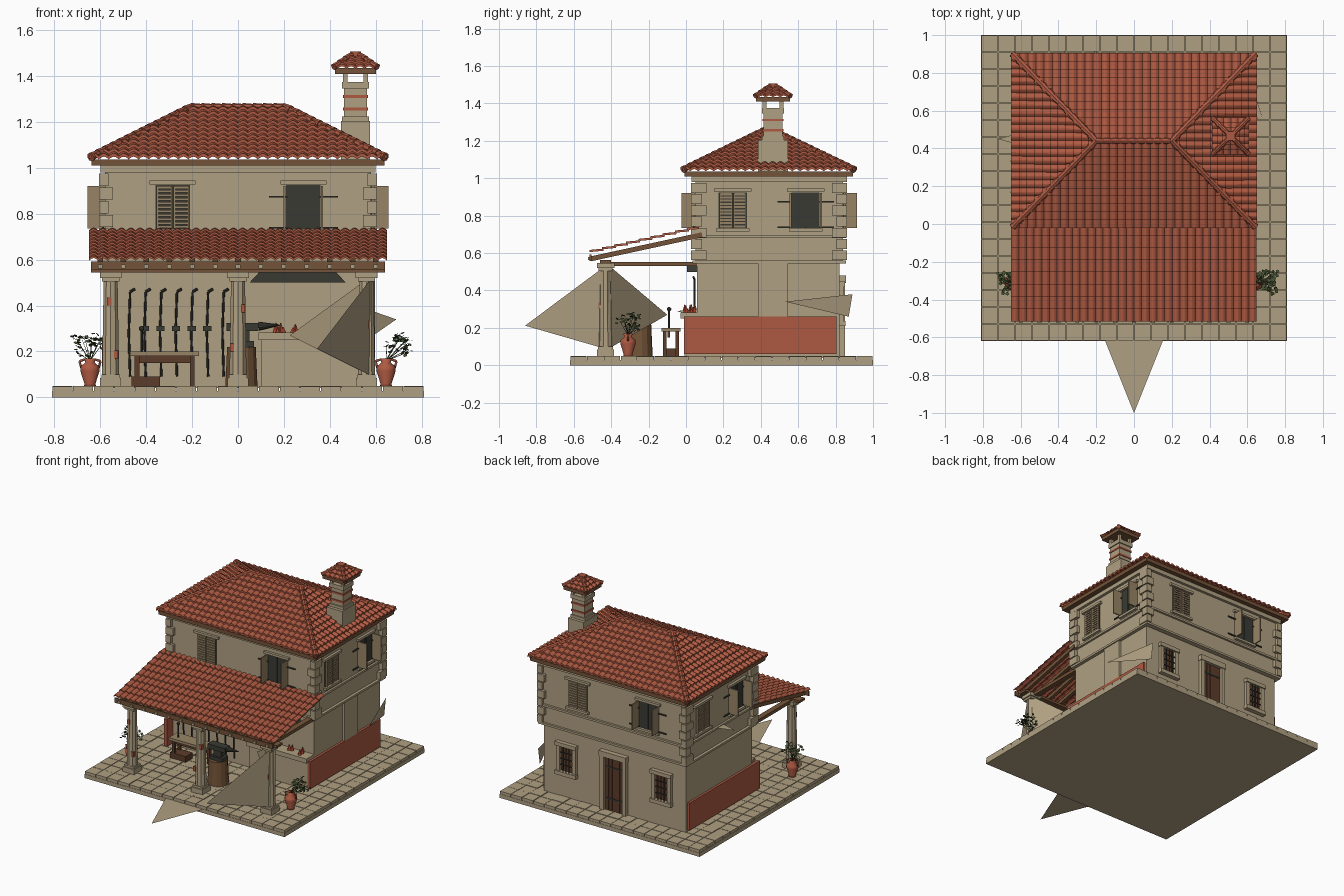
import bpy, bmesh, math, random
from mathutils import Matrix, Vector

if "Cube" in bpy.data.objects:
    bpy.data.objects.remove(bpy.data.objects["Cube"])

random.seed(4)
PI = math.pi


def material(name, r, g, b):
    m = bpy.data.materials.new(name)
    m.diffuse_color = [((c / 255 + 0.055) / 1.055) ** 2.4 for c in (r, g, b)] + [1]
    m.use_nodes = True
    m.node_tree.nodes["Principled BSDF"].inputs["Base Color"].default_value = m.diffuse_color
    return m


STONE = material("pale stone", 176, 160, 130)
TILE = material("terracotta", 174, 90, 66)
WOOD = material("brown wood", 116, 84, 56)
DARKWOOD = material("dark wood", 92, 60, 42)
FADED = material("faded wood", 152, 132, 102)
IRON = material("iron", 58, 58, 52)
LEAF = material("leaf green", 72, 86, 52)
EMBER = material("ember red", 180, 72, 48)


def done(bm, name, mat, smooth=False):
    me = bpy.data.meshes.new(name)
    bm.to_mesh(me)
    bm.free()
    me.materials.append(mat)
    o = bpy.data.objects.new(name, me)
    bpy.context.collection.objects.link(o)
    if smooth:
        for p in me.polygons:
            p.use_smooth = True
    return o


def box(bm, x0, x1, y0, y1, z0, z1, M=Matrix()):
    S = Matrix.Diagonal((x1 - x0, y1 - y0, z1 - z0, 1))
    T = Matrix.Translation(((x0 + x1) / 2, (y0 + y1) / 2, (z0 + z1) / 2))
    return bmesh.ops.create_cube(bm, size=1, matrix=M @ T @ S)['verts']


def rod(bm, a, b, r1, r2=None, n=8):
    a, b = Vector(a), Vector(b)
    q = (b - a).to_track_quat('Z', 'Y').to_matrix().to_4x4()
    bmesh.ops.create_cone(bm, cap_ends=True, segments=n, radius1=r1, radius2=r1 if r2 is None else r2,
                          depth=(b - a).length, matrix=Matrix.Translation((a + b) / 2) @ q)


def boxes(name, mat, *dims):
    bm = bmesh.new()
    for d in dims:
        box(bm, *d)
    return done(bm, name, mat)


def lathe(bm, profile, x, y, n=14):
    vs = [bm.verts.new((x + r, y, z)) for r, z in profile]
    es = [bm.edges.new(p) for p in zip(vs, vs[1:])]
    bmesh.ops.spin(bm, geom=vs + es, cent=(x, y, 0), axis=(0, 0, 1), angle=2 * PI, steps=n)
    bmesh.ops.remove_doubles(bm, verts=bm.verts[:], dist=1e-5)
    bmesh.ops.recalc_face_normals(bm, faces=bm.faces[:])


def tiles(bm, eave, ridge, along, w0, w1, rows, pitch, r=0.012, lift=0.014):
    """Overlapping rows of barrel tiles on a slope from eave centre to ridge centre."""
    eave, ridge, along = Vector(eave), Vector(ridge), Vector(along)
    step, up = pitch / 6, Vector((0, 0, 1))
    n = round(2 * w0 / step)
    for i in range(rows):
        t0, t1 = i / rows, min(1, (i + 1.15) / rows)
        wa, wb = w0 + (w1 - w0) * t0, w0 + (w1 - w0) * t1
        prev = None
        for j in range(n + 1):
            s = -w0 + j * step
            h = r * abs(math.sin(PI * s / pitch))
            sa, sb = max(-wa, min(wa, s)), max(-wb, min(wb, s))
            pa = eave.lerp(ridge, t0) + along * sa + up * (h + lift)
            cur = (pa - up * lift, pa, eave.lerp(ridge, t1) + along * sb + up * h, sa, sb)
            if prev and cur[3] - prev[3] > 1e-6:
                v = [bm.verts.new(p) for p in prev[:3] + cur[:3]]
                bm.faces.new((v[0], v[3], v[4], v[1]))
                bm.faces.new((v[1], v[4], v[5], v[2]) if cur[4] - prev[4] > 1e-6 else (v[1], v[4], v[5]))
            prev = cur


def cap_tiles(bm, a, b, n, r):
    a, b = Vector(a), Vector(b)
    for i in range(n):
        rod(bm, a.lerp(b, i / n), a.lerp(b, (i + 1.1) / n), r, r * 0.75)


# paved terrace
boxes("terrace_slab", STONE, (-0.81, 0.81, -0.62, 1.0, 0, 0.028))
bm = bmesh.new()
for i in range(18):
    for j in range(18):
        x, y = -0.81 + i * 0.09, -0.62 + j * 0.09
        box(bm, x + .002, x + .088, y + .002, y + .088, .026, .047 + random.random() * .003)
done(bm, "paving", STONE)

# house walls, ledges and red side panels
boxes("ground_floor", STONE, (-.575, .575, .06, .82, .04, .56))
boxes("upper_floor", STONE, (-.58, .58, .05, .84, .555, 1.0))
boxes("ledges", STONE, (-.6, .6, .035, .855, .545, .56), (-.595, .595, .035, .855, .68, .695),
      (-.6, .6, .03, .86, .98, 1.012))
boxes("red_side_panels", TILE, *[(min(s * .57, s * .592), max(s * .57, s * .592), -.01, .805, .06, .26) for s in (1, -1)])
boxes("side_flue", STONE, (.5, .592, .385, .545, .26, .55))
bm = bmesh.new()
for sx in (-1, 1):
    for y, sy in ((.05, -1), (.84, 1)):
        for k in range(7):
            l1, l2 = (.06, .035) if k % 2 else (.04, .06)
            xs = sorted((sx * .605, sx * (.605 - l1)))
            ys = sorted((y + sy * .022, y - sy * l2))
            z = .562 + k * .06
            box(bm, *xs, *ys, z, z + .053)
done(bm, "corner_stones", STONE)

# upper windows: one shuttered and one open on every wall
frame, slats, dark, straps = (bmesh.new() for _ in range(4))
for k in range(4):
    M = Matrix.Translation((0, .445, 0)) @ Matrix.Rotation(k * PI / 2, 4, 'Z')
    d, off = ((.395, .285), (.58, .195))[k % 2]

    def wbox(b, a0, a1, o0, o1, z0, z1):
        box(b, a0, a1, -d - o1, -d - o0, z0, z1, M)
    for c in (-off, off):
        wbox(frame, c - .1, c + .1, -.01, .018, .928, .945)
        wbox(frame, c - .09, c + .09, -.01, .02, .715, .732)
        wbox(dark, c - .075, c + .075, -.01, .004, .733, .925)
        for s in (-1, 1):
            if c < 0:
                m = c + s * .037
                for e in (-.033, .027):
                    wbox(slats, m + e, m + e + .008, 0, .014, .735, .922)
                for i in range(11):
                    z = .737 + i * .0172
                    wbox(slats, m - .03, m + .03, .002, .011, z, z + .011)
            else:
                e = sorted((c + s * .077, c + s * .086))
                wbox(slats, *e, 0, .075, .735, .922)
                e = sorted((c + s * .07, c + s * .15))
                wbox(straps, *e, .004, .012, .87, .878)
                wbox(straps, *e, .004, .012, .735, .743)
        if c > 0:
            wbox(straps, c - .004, c + .004, 0, .01, .735, .922)
done(frame, "window_surrounds", STONE)
done(slats, "shutters", FADED)
done(dark, "window_openings", IRON)
done(straps, "shutter_straps", IRON)

# back door and two grilled windows
boxes("door_frame", STONE, (-.105, -.075, .81, .85, .05, .45), (.075, .105, .81, .85, .05, .45), (-.11, .11, .81, .855, .44, .48))
boxes("door_planks", DARKWOOD, *[(-.075 + i * .03, -.047 + i * .03, .81, .832, .05, .44) for i in range(5)])
boxes("door_straps", IRON, *[(-.07, .06, .83, .836, z, z + .012) for z in (.13, .36)])
bm, gr, dk = bmesh.new(), bmesh.new(), bmesh.new()
for c in (-.385, .385):
    box(bm, c - .08, c - .05, .81, .842, .23, .43)
    box(bm, c + .05, c + .08, .81, .842, .23, .43)
    box(bm, c - .085, c + .085, .81, .85, .42, .448)
    box(bm, c - .085, c + .085, .81, .852, .21, .238)
    box(dk, c - .05, c + .05, .815, .824, .238, .42)
    for i in (-1, 0, 1):
        rod(gr, (c + i * .025, .838, .238), (c + i * .025, .838, .42), .004, n=6)
        rod(gr, (c - .05, .838, .33 + i * .045), (c + .05, .838, .33 + i * .045), .004, n=6)
done(bm, "small_window_frames", STONE)
done(gr, "window_grilles", IRON)
done(dk, "small_window_openings", DARKWOOD)

# main hipped roof
boxes("eave_board", WOOD, (-.638, .638, -.008, .893, 1.01, 1.037))
bm = bmesh.new()
E, R = 1.037, 1.262
tiles(bm, (0, -.02, E), (0, .44, R), (1, 0, 0), .65, .2, 11, .0433)
tiles(bm, (0, .905, E), (0, .44, R), (-1, 0, 0), .65, .2, 11, .0433)
for s in (-1, 1):
    tiles(bm, (s * .65, .4425, E), (s * .2, .44, R), (0, s, 0), .4625, 0, 11, .042)
done(bm, "roof_tiles", TILE)
bm = bmesh.new()
for s in (-1, 1):
    for y in (-.015, .9):
        cap_tiles(bm, (s * .642, y, E + .01), (s * .2, .44, R + .005), 14, .02)
cap_tiles(bm, (-.205, .44, R + .003), (.2, .44, R + .003), 9, .018)
done(bm, "ridge_tiles", TILE)

# chimney with tiled cap
X, Y = .512, .465


def sq(h, z0, z1):
    return (X - h, X + h, Y - h, Y + h, z0, z1)


boxes("chimney", STONE, (X - .064, X + .064, Y - .08, Y + .08, 1.03, 1.205), sq(.05, 1.2, 1.375),
      sq(.058, 1.205, 1.225), sq(.058, 1.345, 1.375),
      *[(X + a - .01, X + a + .01, Y + b - .01, Y + b + .01, 1.37, 1.415) for a in (-.045, .045) for b in (-.045, .045)])
boxes("chimney_brick_bands", TILE, sq(.055, 1.25, 1.263), sq(.055, 1.305, 1.318))
boxes("chimney_cap_board", WOOD, sq(.09, 1.41, 1.435))
bm = bmesh.new()
for k in range(4):
    v = Matrix.Rotation(k * PI / 2, 3, 'Z') @ Vector((0, -1, 0))
    a = Vector((-v.y, v.x, 0))
    C = Vector((X, Y, 0))
    tiles(bm, C + v * .098 + Vector((0, 0, 1.432)), C + v * .02 + Vector((0, 0, 1.485)), a, .098, .02, 3, .039, .01, .01)
    cap_tiles(bm, C + (v + a) * .095 + Vector((0, 0, 1.44)), C + (v + a) * .018 + Vector((0, 0, 1.493)), 3, .015)
box(bm, *sq(.024, 1.47, 1.508))
done(bm, "chimney_cap_tiles", TILE)

# porch: tiles, rafters, beams
bm = bmesh.new()
tiles(bm, (0, -.515, .595), (0, .07, .728), (1, 0, 0), .65, .65, 9, .0406, .012, .01)
done(bm, "porch_tiles", TILE)
bm = bmesh.new()
slope = math.atan2(.13, .6)
for i in range(13):
    x = -.6 + i * .1
    M = Matrix.Translation((x, -.51, .568)) @ Matrix.Rotation(slope, 4, 'X')
    box(bm, -.012, .012, 0, .61, -.012, .014, M)
box(bm, -.64, .64, -.515, -.505, .557, .592)
box(bm, -.64, .64, -.46, -.4, .545, .562)
for x in (-.555, 0, .555):
    box(bm, x - .02, x + .02, -.44, .06, .53, .553)
done(bm, "porch_timbers", WOOD)
boxes("rafter_ends", STONE, *[(-.61 + i * .1, -.59 + i * .1, -.524, -.5, .562, .58) for i in range(13)])

# stone columns
bm = bmesh.new()
for x in (-.555, 0, .56):
    box(bm, x - .046, x + .046, -.476, -.384, .045, .085)
    box(bm, x - .04, x + .04, -.47, -.39, .085, .1)
    rod(bm, (x, -.43, .1), (x, -.43, .51), .039, .032, 10)
    box(bm, x - .038, x + .038, -.468, -.392, .505, .522)
    box(bm, x - .047, x + .047, -.477, -.383, .52, .546)
done(bm, "columns", STONE)
boxes("exposed_bricks", TILE, *[(x, x + .018, -.468, -.43, z, z + .035)
                               for x, z in ((-.54, .17), (-.57, .4), (-.035, .2), (.012, .37), (.555, .3))])

# forge, hood and embers
boxes("forge", STONE, (.1, .572, -.008, .08, .045, .25), (.09, .575, -.03, .08, .25, .283))
bm = bmesh.new()
for i in range(14):
    x, y = random.uniform(.14, .52), random.uniform(-.01, .05)
    rod(bm, (x, y, .28), (x, y, .28 + random.uniform(.02, .045)), .015, .002, 5)
done(bm, "embers", EMBER)
bm = bmesh.new()
for v in box(bm, .05, .47, .005, .07, .5, .545):
    if v.co.z > .52:
        v.co.x = .26 + (v.co.x - .26) * .8
done(bm, "forge_hood", IRON)

# anvil on a stump
bm = bmesh.new()
rod(bm, (.015, -.25, .045), (.015, -.25, .22), .072, .064, 14)
done(bm, "stump", WOOD)
bm = bmesh.new()
box(bm, -.03, .07, -.285, -.215, .22, .245)
box(bm, -.01, .05, -.27, -.23, .245, .29)
box(bm, -.05, .09, -.28, -.22, .29, .325)
rod(bm, (.09, -.25, .31), (.18, -.25, .315), .02, .003, 10)
done(bm, "anvil", IRON)

# workbench, vise and crate
boxes("bench_top", FADED, (-.47, -.17, -.13, -.03, .18, .2))
boxes("bench_legs", DARKWOOD, *[(x, x + .02, y, y + .018, .045, .18) for x in (-.45, -.21) for y in (-.122, -.056)],
      (-.45, -.19, -.1, -.085, .15, .18))
boxes("crate", DARKWOOD, (-.465, -.34, -.12, -.04, .045, .09))
bm = bmesh.new()
rod(bm, (-.42, -.09, .2), (-.42, -.09, .295), .005)
bmesh.ops.create_icosphere(bm, subdivisions=2, radius=.012, matrix=Matrix.Translation((-.42, -.09, .3)))
done(bm, "vise", IRON)

# hanging tools
bm = bmesh.new()
for i in range(7):
    x = -.47 + i * .068
    rod(bm, (x, .045, .09), (x - .006, .045, .28), .005)
    rod(bm, (x - .006, .045, .28), (x, .045, .46), .005)
    rod(bm, (x, .045, .46), (x + .02, .04, .472), .006)
    if 0 < i < 6:
        box(bm, x - .022, x + .014, .035, .055, .29, .31)
done(bm, "hanging_tools", IRON)

# jars with plants
jar, leaf = bmesh.new(), bmesh.new()
for x, lx in ((-.645, -.655), (.645, .69)):
    lathe(jar, [(.001, .048), (.026, .048), (.024, .06), (.042, .115), (.04, .135), (.02, .152), (.026, .17), (.012, .165)], x, -.31)
    for s in (-1, 1):
        rod(jar, (x + s * .038, -.31, .13), (x + s * .046, -.31, .158), .005)
        rod(jar, (x + s * .046, -.31, .158), (x + s * .02, -.31, .166), .005)
    for i in range(12):
        p = Vector((lx + random.uniform(-.065, .08), -.31 + random.uniform(-.05, .05), random.uniform(.19, .265)))
        rod(leaf, (x, -.31, .16), p, .002, .001, 4)
        for j in range(7):
            c = p + Vector([random.uniform(-.018, .018) for _ in range(3)])
            q = Matrix.Translation(c) @ Matrix.Rotation(random.uniform(0, 6), 4, 'Z') @ Matrix.Rotation(random.uniform(-1, 1), 4, 'X')
            bmesh.ops.create_circle(leaf, cap_ends=True, segments=5, radius=.01, matrix=q)
done(jar, "jars", TILE, True)
done(leaf, "plants", LEAF)

# thin stray stone shards around the house
bm = bmesh.new()
C, D = (.597, -.42, .54), (.597, -.42, .085)
for tri in (((.345, -.86, .212), C, D), ((.225, -.1, .27), C, D),
            ((-.16, -.6, .027), (0, -1, .027), (.16, -.6, .027)),
            ((.69, .53, .34), (.575, .89, .38), (.575, .87, .26)),
            ((-.72, .45, .69), (-.58, .41, .69), (-.58, .49, .69)),
            ((.3, -.05, .29), (.3, .06, .26), (.3, .06, .3))):
    bm.faces.new([bm.verts.new(p) for p in tri])
done(bm, "stone_shards", STONE)
